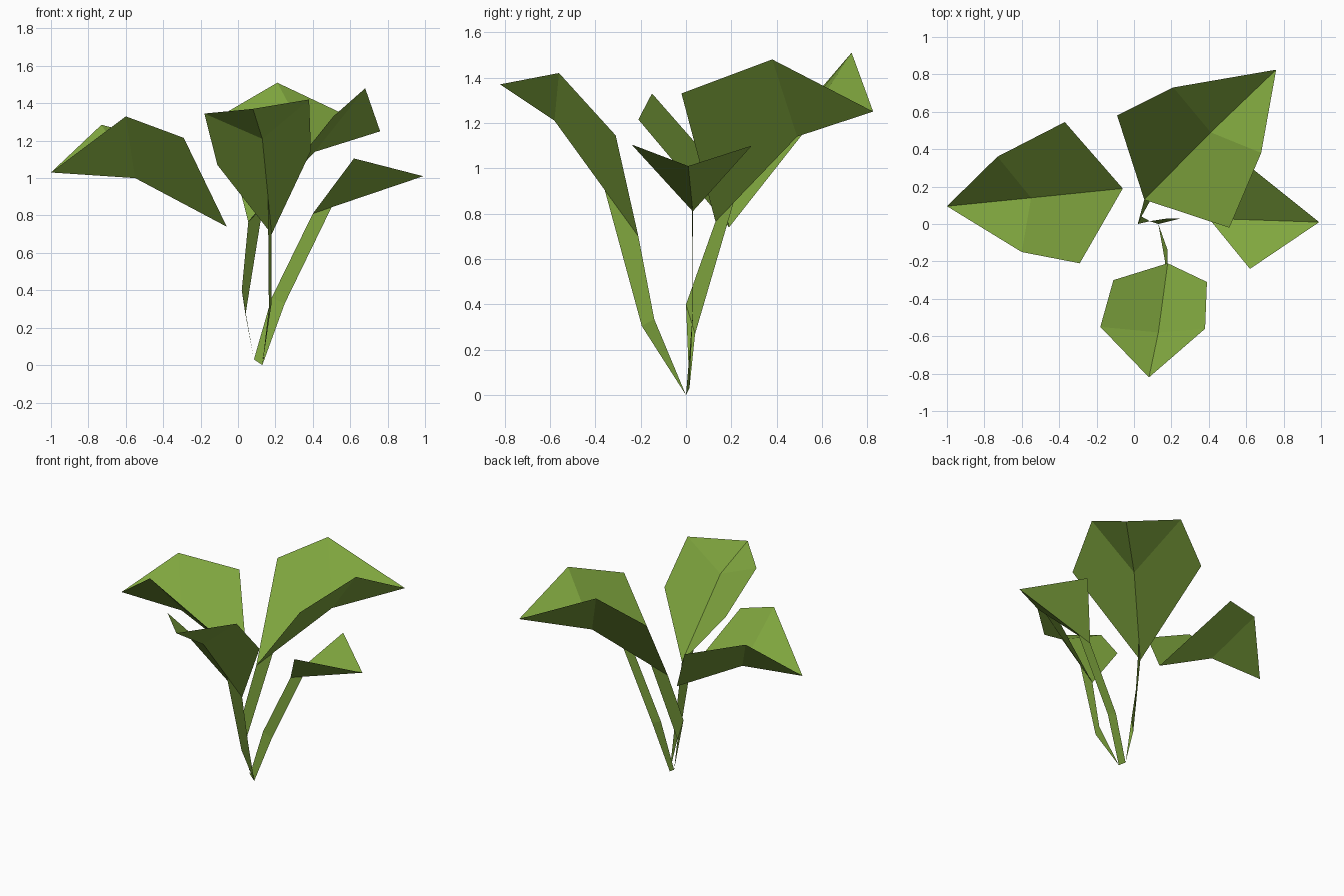
import bpy
import bmesh
from mathutils import Vector

default_cube = bpy.data.objects.get("Cube")
if default_cube:
    bpy.data.objects.remove(default_cube, do_unlink=True)

# One leaf green for the whole plant
leaf_green = bpy.data.materials.new("leaf green")
leaf_green.use_nodes = True
green = (0.22, 0.39, 0.05, 1)
leaf_green.diffuse_color = green
shader = next(n for n in leaf_green.node_tree.nodes if n.type == "BSDF_PRINCIPLED")
shader.inputs["Base Color"].default_value = green
shader.inputs["Roughness"].default_value = 0.8


def make_object(name, bm, face_up):
    """Turn a flat-shaded sheet into an object, optionally facing the sky."""
    bm.normal_update()
    if face_up:
        for face in bm.faces:
            if face.normal.z < 0:
                face.normal_flip()
    mesh = bpy.data.meshes.new(name)
    bm.to_mesh(mesh)
    bm.free()
    mesh.materials.append(leaf_green)
    obj = bpy.data.objects.new(name, mesh)
    bpy.context.collection.objects.link(obj)
    return obj


def folded_leaf(name, ridge, *sides):
    """Leaf creased along its ridge; each side runs from base to tip.

    Broad leaves have a bent ridge, so every side becomes a quad near the
    base and a triangle at the tip. The small leaf has one triangle per side.
    """
    bm = bmesh.new()
    ridge_verts = [bm.verts.new(p) for p in ridge]
    base, tip = ridge_verts[0], ridge_verts[-1]
    for side in sides:
        edge = [bm.verts.new(p) for p in side]
        if len(ridge_verts) == 3:
            bend = ridge_verts[1]
            lower, upper = edge
            bm.faces.new((base, lower, upper, bend))
            bm.faces.new((bend, upper, tip))
        else:
            bm.faces.new((base, edge[0], tip))
    return make_object(name, bm, face_up=True)


def along_ridge(start, end, amount):
    """Point where a stem's wide end meets the crease of its leaf."""
    return Vector(start).lerp(Vector(end), amount)


def ribbon_stem(name, root, knee, top):
    """Thin bent strip; a root of one point gives a pointed foot."""
    bm = bmesh.new()
    rows = [[bm.verts.new(p) for p in row] for row in (root, knee, top)]
    for low, high in zip(rows, rows[1:]):
        bm.faces.new(low + high[::-1])
    return make_object(name, bm, face_up=False)


# Crease lines of the leaves, base to tip
front_ridge = [(0.18, -0.21, 0.7), (0.13, -0.58, 1.21), (0.08, -0.82, 1.37)]
back_ridge = [(0.055, 0.13, 0.765), (0.41, 0.49, 1.14), (0.76, 0.825, 1.25)]
right_ridge = [(-0.06, 0.19, 0.74), (-0.55, 0.14, 1), (-1, 0.095, 1.03)]
left_ridge = [(0.4, 0.03, 0.81), (0.99, 0.01, 1.01)]

# Leaves
folded_leaf("front_leaf", front_ridge,
            [(-0.11, -0.3, 1.07), (-0.18, -0.55, 1.345)],
            [(0.39, -0.31, 1.145), (0.38, -0.56, 1.42)])
folded_leaf("large_back_leaf", back_ridge,
            [(-0.09, 0.58, 1.335), (0.21, 0.73, 1.51)],
            [(0.51, -0.02, 1.33), (0.68, 0.38, 1.48)])
folded_leaf("right_leaf", right_ridge,
            [(-0.37, 0.545, 1.19), (-0.73, 0.36, 1.285)],
            [(-0.29, -0.21, 1.215), (-0.6, -0.15, 1.33)])
folded_leaf("small_left_leaf", left_ridge,
            [(0.62, -0.24, 1.105)],
            [(0.64, 0.29, 1.1)])

# Stems, meeting near the ground
foot = (0.13, 0, 0)
heel = (0.085, 0.015, 0.03)
ribbon_stem("front_stem", [foot],
            [(0.165, -0.195, 0.305), (0.18, -0.14, 0.335)],
            [along_ridge(*front_ridge[:2], 0.4), front_ridge[0]])
ribbon_stem("back_stem", [heel],
            [(0.04, 0.04, 0.27), (0.02, 0, 0.4)],
            [along_ridge(*back_ridge[:2], 0.22), back_ridge[0]])
ribbon_stem("left_stem", [foot, heel],
            [(0.25, 0.03, 0.33), (0.18, 0.03, 0.36)],
            [along_ridge(*left_ridge, 0.17), left_ridge[0]])
